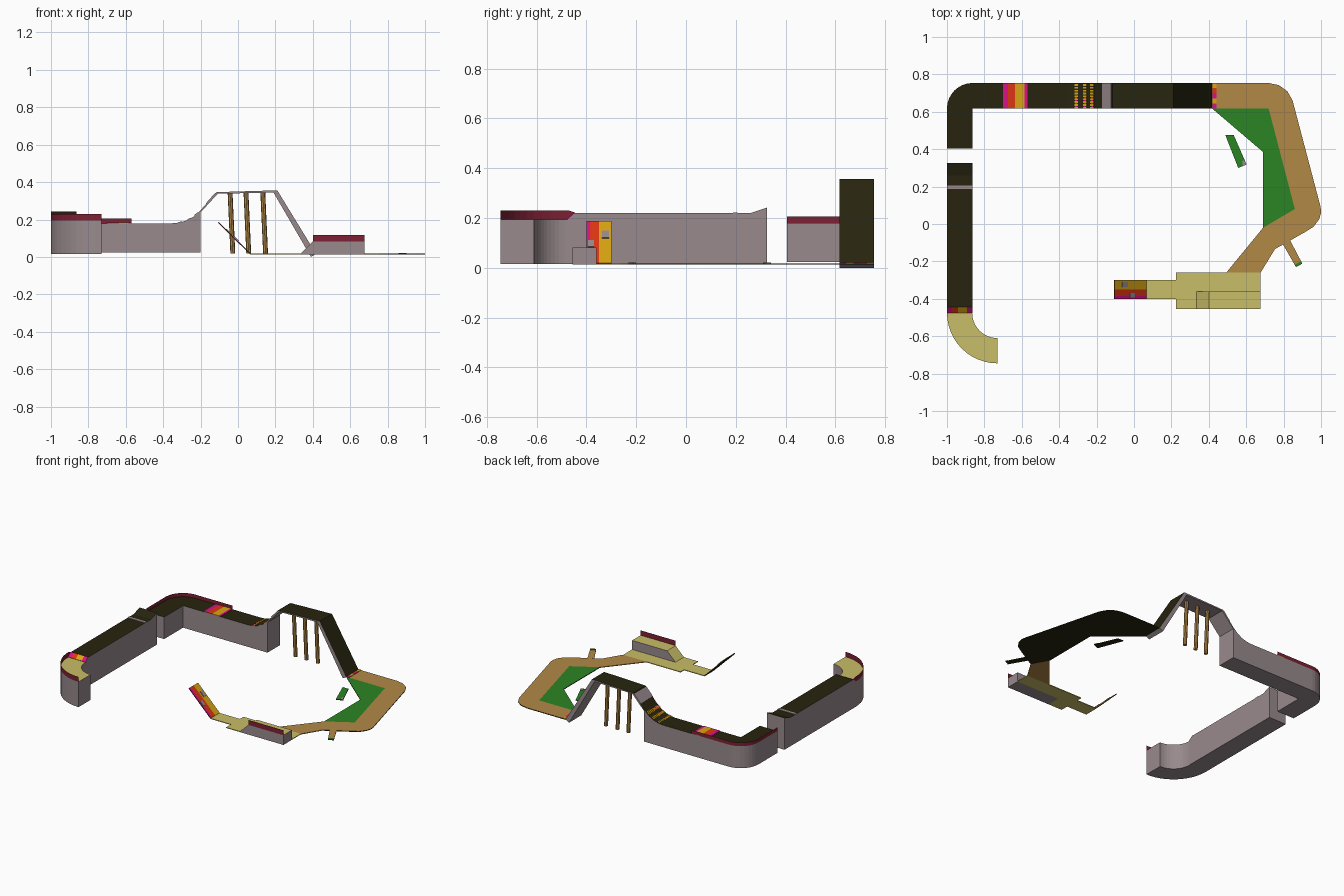
import bpy, bmesh, math
from mathutils import Vector

if "Cube" in bpy.data.objects:
    bpy.data.objects.remove(bpy.data.objects["Cube"])


def material(name, hexcol):
    srgb = [int(hexcol[i:i + 2], 16) / 255 for i in (0, 2, 4)]
    lin = [c / 12.92 if c < 0.04 else ((c + 0.055) / 1.055) ** 2.4 for c in srgb]
    m = bpy.data.materials.new(name)
    m.diffuse_color = (*lin, 1)
    m.use_nodes = True
    m.node_tree.nodes["Principled BSDF"].inputs["Base Color"].default_value = m.diffuse_color
    return m


GREY = material("concrete grey", "988A8D")
ROAD = material("dark road", "27240F")
SAND = material("sand yellow", "C9BE68")
DIRT = material("dirt brown", "B28846")
GREEN = material("grass green", "2C8524")
AMBER = material("amber", "DAA412")
RED = material("orange red", "DE3612")
PINK = material("magenta", "D8118A")
RAIL = material("rail maroon", "7E2033")


def finish(name, bm, mats):
    me = bpy.data.meshes.new(name)
    bm.to_mesh(me)
    bm.free()
    for m in mats:
        me.materials.append(m)
    ob = bpy.data.objects.new(name, me)
    bpy.context.collection.objects.link(ob)
    return ob


def prism(name, pts, a, b, axis, top, side, bottom=None):
    """Extrude a 2D outline from a to b along an axis; colour by face direction."""
    def place(p, t):
        return {"x": (t, *p), "y": (p[0], t, p[1]), "z": (*p, t)}[axis]
    bm = bmesh.new()
    lo = [bm.verts.new(place(p, a)) for p in pts]
    hi = [bm.verts.new(place(p, b)) for p in pts]
    n = len(pts)
    bm.faces.new(lo)
    bm.faces.new(hi)
    for i in range(n):
        j = (i + 1) % n
        bm.faces.new((lo[i], lo[j], hi[j], hi[i]))
    bmesh.ops.recalc_face_normals(bm, faces=bm.faces[:])
    bm.normal_update()
    for f in bm.faces:
        f.material_index = 0 if f.normal.z > 0.3 else 2 if f.normal.z < -0.3 else 1
    return finish(name, bm, [top, side, bottom or side])


def plate(name, corners, mat, thick=0.003):
    """Thin painted plate lying on the quad, raised on its upper side."""
    c = [Vector(p) for p in corners]
    n = (c[1] - c[0]).cross(c[2] - c[0]).normalized()
    n = (n if n.z > 0 else -n) * thick
    bm = bmesh.new()
    lo = [bm.verts.new(p) for p in c]
    hi = [bm.verts.new(p + n) for p in c]
    bm.faces.new(lo)
    bm.faces.new(hi)
    for i in range(4):
        j = (i + 1) % 4
        bm.faces.new((lo[i], lo[j], hi[j], hi[i]))
    bmesh.ops.recalc_face_normals(bm, faces=bm.faces[:])
    return finish(name, bm, [mat])


def rail(name, path):
    """Upright sheet; path holds (x, y, z_low, z_high)."""
    bm = bmesh.new()
    cols = [(bm.verts.new((x, y, l)), bm.verts.new((x, y, h))) for x, y, l, h in path]
    for p, q in zip(cols, cols[1:]):
        bm.faces.new((p[0], q[0], q[1], p[1]))
    return finish(name, bm, [RAIL])


def arc(cx, cy, r, a0, a1, n):
    return [(cx + r * math.cos(math.radians(a0 + (a1 - a0) * i / n)),
             cy + r * math.sin(math.radians(a0 + (a1 - a0) * i / n))) for i in range(n + 1)]


# left straight with jump lip
prism("left_road", [(-0.475, .016), (.325, .016), (.325, .242), (.26, .22), (-.445, .22), (-.475, .195)],
      -1, -.863, "x", ROAD, GREY)
plate("left_road_line", [(-1, .188, .22), (-.863, .188, .22), (-.863, .207, .22), (-1, .207, .22)], GREY)
for i, (x0, x1, m) in enumerate([(-1, -.975, PINK), (-.975, -.94, RED), (-.94, -.893, AMBER), (-.893, -.863, PINK)]):
    plate(f"left_slope_stripe_{i}", [(x0, -.475, .195), (x1, -.475, .195), (x1, -.445, .22), (x0, -.445, .22)], m)

# front left bend with rail
outer = arc(-.73, -.475, .27, 180, 270, 12)
prism("front_bend", outer + arc(-.73, -.475, .135, 270, 180, 12), .016, .195, "z", SAND, GREY)
rail("front_bend_rail", [(-1, -.447, .218, .222), (-1, -.47, .199, .23)] + [(x, y, .195, .23) for x, y in outer])

# back left corner with rail
corner = arc(-.863, .617, .137, 180, 90, 8)
prism("back_corner", [(-.863, .405), (-1, .405)] + corner, .024, .18, "z", ROAD, GREY)
rail("back_corner_rail", [(x, y, .18, .206) for x, y in [(-1, .405)] + corner + [(-.57, .754)]])

# back straight rising into the bridge
Y0, Y1 = .617, .754
crest = [(-.863, .18), (-.35, .18), (-.31, .184), (-.275, .195), (-.24, .214), (-.2, .25)]
prism("back_road", crest + [(-.2, .024), (-.863, .024)], Y0, Y1, "y", ROAD, GREY)
deck = [(-.2, .25), (-.115, .346), (0, .35), (.21, .356), (.418, .016)]
prism("bridge", deck + [(.39, 0), (.19, .344), (-.108, .338), (-.2, .238)], Y0, Y1, "y", ROAD, GREY)
for i, x in enumerate((-.035, .05, .14)):
    bm = bmesh.new()
    bmesh.ops.create_cone(bm, cap_ends=True, segments=8, radius1=.013, radius2=.013, depth=.326)
    for v in bm.verts:
        v.co += Vector((x - v.co.z * .045, .685, .181))
    finish(f"bridge_post_{i}", bm, [DIRT])


def height(x):
    line = crest + deck[1:]
    for (xa, za), (xb, zb) in zip(line, line[1:]):
        if xa <= x <= xb:
            return za + (zb - za) * (x - xa) / (xb - xa)


def road_mark(name, x0, x1, mat, y0=Y0, y1=Y1):
    za, zb = height(x0), height(x1)
    plate(name, [(x0, y0, za), (x1, y0, zb), (x1, y1, zb), (x0, y1, za)], mat)


# painted bands on the back straight
for i, (x0, x1, m) in enumerate([(-.7, -.675, PINK), (-.675, -.635, RED), (-.635, -.585, AMBER),
                                 (-.585, -.57, PINK), (-.17, -.12, GREY)]):
    road_mark(f"back_band_{i}", x0, x1, m)
for s, x in enumerate((-.318, -.27, -.232)):
    for k in range(9):
        y = Y0 + k * (Y1 - Y0) / 9
        road_mark(f"ridge_{s}_{k}", x, x + .018, AMBER, y, y + .009)
        if k < 4:
            road_mark(f"ridge_dot_{s}_{k}", x + .004, x + .014, (PINK, RED)[k % 2], y + .009, y + .0152)

# stripe at the foot of the bridge
for k, m in enumerate((PINK, AMBER, PINK, RED, AMBER)):
    y = Y0 + k * (Y1 - Y0) / 5
    plate(f"foot_stripe_{k}", [(.42, y, .018), (.44, y, .018), (.44, y + .0274, .018), (.42, y + .0274, .018)], m)

# dirt bend and grass
G0, G1 = .013, .018
prism("dirt_bend", [(.418, .754), (.72, .754), (.775, .742), (.82, .71), (.848, .66), (.998, .09), (1, .06),
                    (.99, .025), (.96, -.015), (.915, -.043), (.754, -.134), (.69, -.02), (.86, .08),
                    (.72, .617), (.418, .617)], G0, G1, "z", DIRT, ROAD)
prism("dirt_exit", [(.69, -.02), (.754, -.134), (.677, -.26), (.493, -.26)], G0, G1, "z", DIRT, DIRT)
prism("grass", [(.418, .617), (.72, .617), (.86, .08), (.69, -.02), (.69, .385)], G0, G1, "z", GREEN, ROAD)
prism("grass_strip", [(.488, .476), (.533, .476), (.602, .318), (.557, .3)], G0, G1, "z", GREEN, ROAD)
plate("grass_strip_end", [(.582, .31, G1), (.602, .318, G1), (.592, .342, G1), (.578, .336, G1)], GREY)
prism("dirt_strip", [(.797, -.11), (.835, -.088), (.9, -.212), (.866, -.23)], G0, G1, "z", DIRT, ROAD)
plate("dirt_strip_end", [(.866, -.23, G1), (.9, -.212, G1), (.893, -.2, G1), (.859, -.218, G1)], GREEN)

# sand platform with raised block and rail
prism("sand_platform", [(.225, -.26), (.675, -.26), (.675, -.36), (.335, -.36), (.335, -.455), (.225, -.455),
                        (.225, -.4), (.065, -.4), (.065, -.3), (.225, -.3)], G0, G1, "z", SAND, SAND)
prism("sand_block", [(.335, G0), (.675, G0), (.675, .082), (.4, .082), (.335, G1)], -.455, -.36, "y", SAND, GREY)
rail("sand_block_rail", [(.4, -.455, .082, .117), (.675, -.455, .082, .117)])

# striped jump ramp
prism("jump_ramp", [(.065, G0), (.065, G1), (-.105, .186), (-.107, .182)], -.4, -.3, "y", ROAD, ROAD)


def ramp_z(x):
    return G1 + (.065 - x) * .168 / .17


def ramp_mark(name, x0, x1, y0, y1, mat, t):
    plate(name, [(x0, y0, ramp_z(x0)), (x1, y0, ramp_z(x1)), (x1, y1, ramp_z(x1)), (x0, y1, ramp_z(x0))], mat, t)


for i, (y0, y1, m) in enumerate([(-.4, -.385, PINK), (-.385, -.35, RED), (-.35, -.3, AMBER)]):
    ramp_mark(f"ramp_stripe_{i}", -.105, .065, y0, y1, m, .002)
ramp_mark("ramp_pad_low", -.026, .0, -.393, -.37, GREY, .006)
ramp_mark("ramp_pad_high", -.065, -.035, -.337, -.31, GREY, .006)
